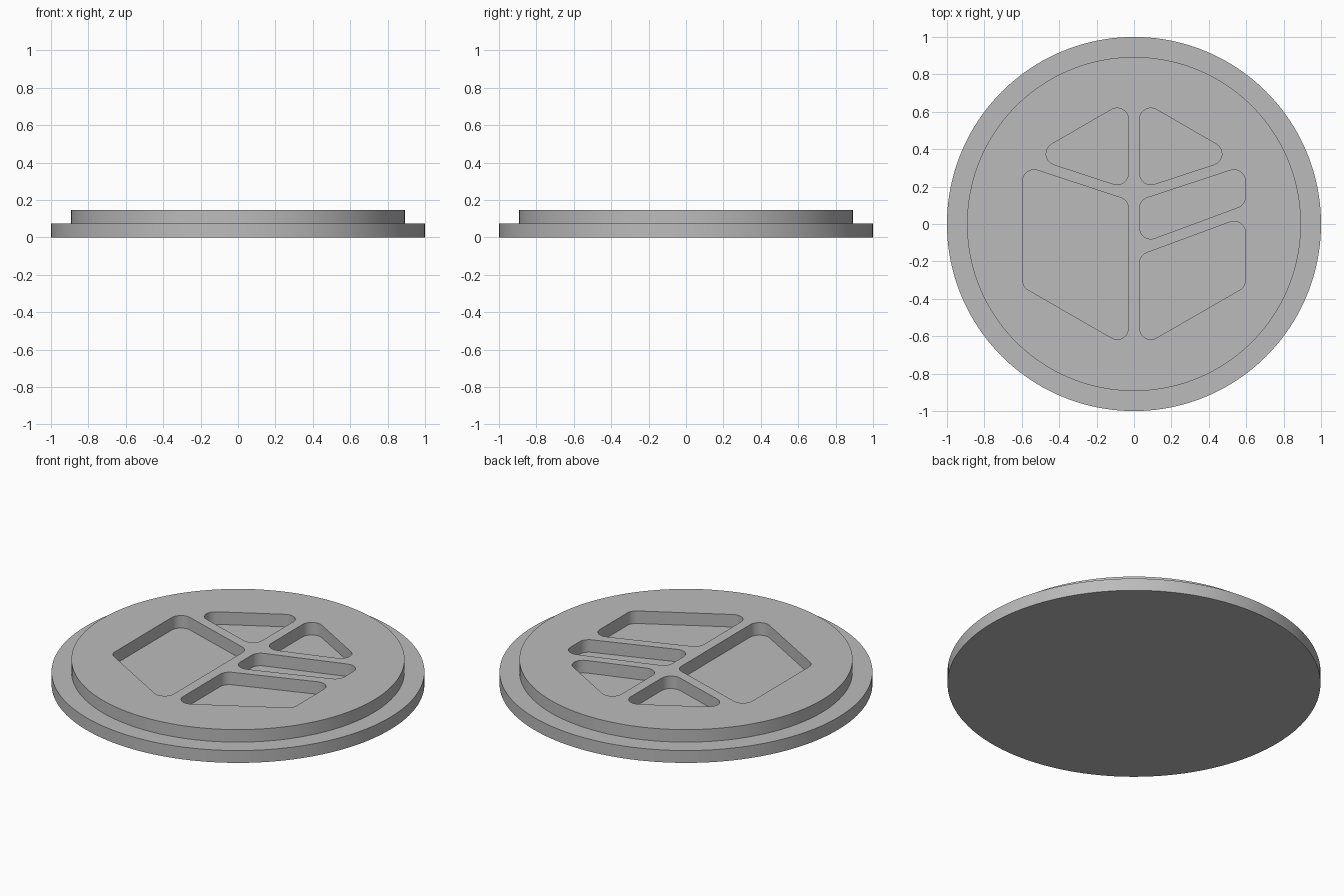
import bpy, bmesh, math
from mathutils import Vector

if "Cube" in bpy.data.objects:
    bpy.data.objects.remove(bpy.data.objects["Cube"])

STEP, TOP = 0.073, 0.147   # flange height, total height
RADIUS, SIDES = 0.06, 8    # recess corner rounding

grey = bpy.data.materials.new("plain grey")
grey.use_nodes = True
grey.diffuse_color = (0.5, 0.5, 0.5, 1)
grey.node_tree.nodes["Principled BSDF"].inputs["Base Color"].default_value = (0.5, 0.5, 0.5, 1)


def finish(name, bm):
    bmesh.ops.recalc_face_normals(bm, faces=bm.faces)
    mesh = bpy.data.meshes.new(name)
    bm.to_mesh(mesh)
    bm.free()
    mesh.materials.append(grey)
    obj = bpy.data.objects.new(name, mesh)
    bpy.context.collection.objects.link(obj)
    return obj


def lathe(name, profile, steps=160):
    """Turn an (r, z) profile about z, with flat caps at both ends."""
    bm = bmesh.new()
    rings = [[bm.verts.new((r * math.cos(a), r * math.sin(a), z))
              for a in (math.tau * i / steps for i in range(steps))]
             for r, z in profile]
    for low, high in zip(rings, rings[1:]):
        for i in range(steps):
            j = (i + 1) % steps
            bm.faces.new((low[i], low[j], high[j], high[i]))
    bm.faces.new(rings[0])
    bm.faces.new(rings[-1])
    return finish(name, bm)


def rounded(corners):
    """Replace every corner of a convex outline by an arc."""
    points = []
    for i, corner in enumerate(corners):
        p = Vector(corner)
        a = (Vector(corners[i - 1]) - p).normalized()
        b = (Vector(corners[(i + 1) % len(corners)]) - p).normalized()
        half = a.angle(b) / 2
        centre = p + (a + b).normalized() * RADIUS / math.sin(half)
        start = p + a * RADIUS / math.tan(half) - centre
        end = p + b * RADIUS / math.tan(half) - centre
        sweep = math.pi - 2 * half
        for k in range(SIDES + 1):
            t = k / SIDES
            arc = (start * math.sin((1 - t) * sweep) + end * math.sin(t * sweep)) / math.sin(sweep)
            points.append(centre + arc)
    return points


def prism(name, corners):
    bm = bmesh.new()
    face = bm.faces.new([bm.verts.new((p.x, p.y, STEP)) for p in rounded(corners)])
    out = bmesh.ops.extrude_face_region(bm, geom=[face])
    tops = [v for v in out["geom"] if isinstance(v, bmesh.types.BMVert)]
    bmesh.ops.translate(bm, verts=tops, vec=(0, 0, 0.2))
    return finish(name, bm)


# Stepped round body
body = lathe("stepped_disc", [(1, 0), (1, STEP), (0.893, STEP), (0.893, TOP)])

# Rounded recesses, divided by narrow ribs
IN, OUT = 0.03, 0.595
back = [(IN, 0.664), (0.556, 0.36), (IN, 0.187)]
recesses = {
    "back_left_recess": back,
    "back_right_recess": [(-x, y) for x, y in back],
    "large_right_recess": [(-IN, 0.127), (-OUT, 0.313), (-OUT, -0.335), (-IN, -0.661)],
    "slanted_left_recess": [(IN, 0.127), (OUT, 0.313), (OUT, 0.103), (IN, -0.106)],
    "front_left_recess": [(IN, -0.168), (OUT, 0.041), (OUT, -0.335), (IN, -0.661)],
}
bpy.ops.object.select_all(action="DESELECT")
bpy.context.view_layer.objects.active = body
body.select_set(True)
for name, corners in recesses.items():
    cutter = prism(name, corners)
    cutter.hide_render = True
    mod = body.modifiers.new(name, "BOOLEAN")
    mod.operation, mod.solver, mod.object = "DIFFERENCE", "EXACT", cutter
    bpy.ops.object.modifier_apply(modifier=name)
    bpy.data.objects.remove(cutter)

bpy.ops.object.shade_smooth_by_angle(angle=math.radians(30))
